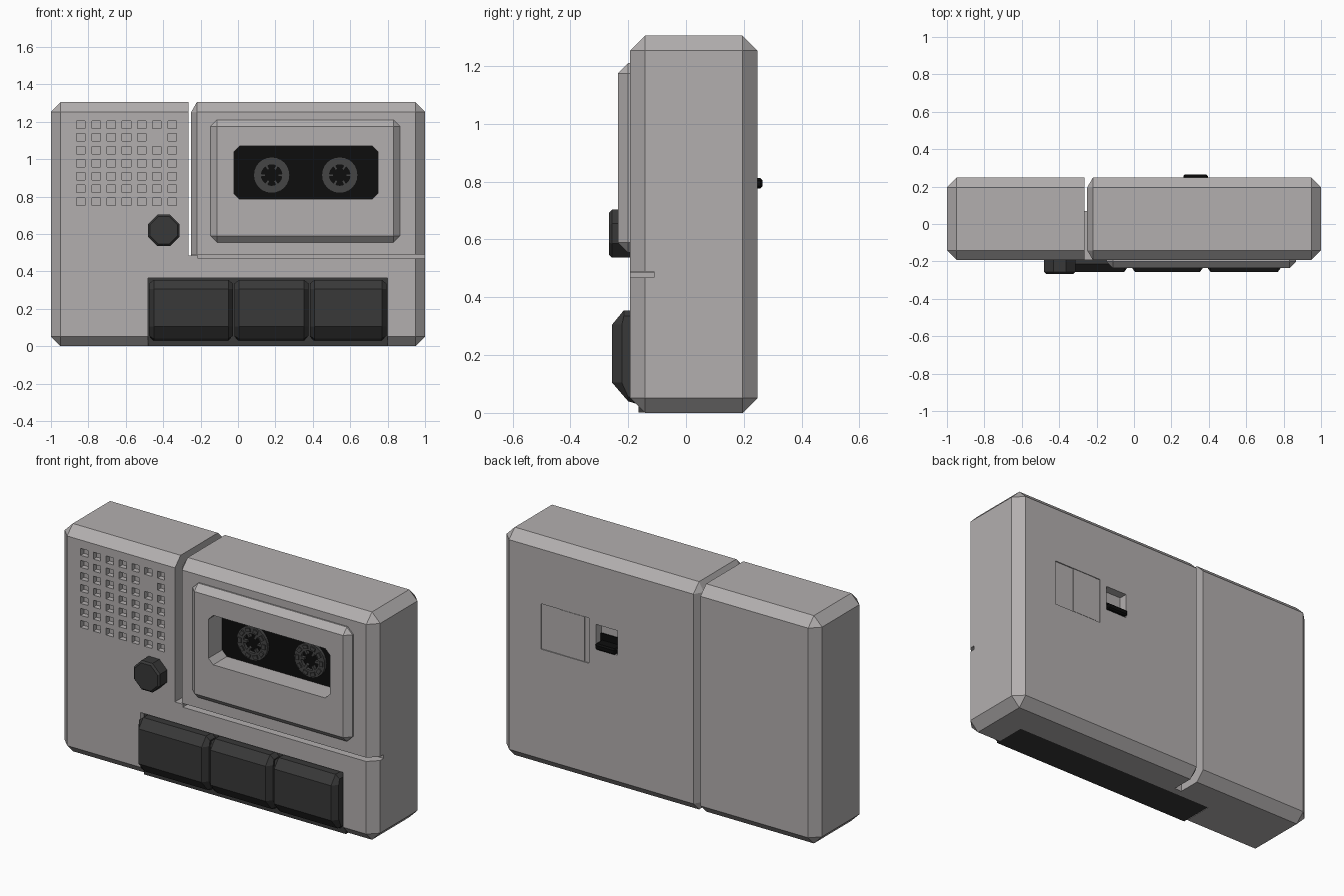
import bpy, bmesh, math
from mathutils import Vector, Matrix

if "Cube" in bpy.data.objects:
    bpy.data.objects.remove(bpy.data.objects["Cube"])


def material(name, r, g, b):
    m = bpy.data.materials.new(name)
    m.diffuse_color = (r, g, b, 1)
    m.use_nodes = True
    m.node_tree.nodes["Principled BSDF"].inputs["Base Color"].default_value = m.diffuse_color
    return m


GREY = material("warm grey plastic", 0.45, 0.43, 0.43)
DARK = material("dark grey plastic", 0.04, 0.04, 0.04)
REEL = material("reel grey", 0.06, 0.06, 0.06)
BLACK = material("black", 0.004, 0.004, 0.004)


def add_box(bm, x, y, z, rot=None):
    """Add a box from (min, max) ranges, optionally transformed."""
    m = Matrix.Translation(((x[0] + x[1]) / 2, (y[0] + y[1]) / 2, (z[0] + z[1]) / 2)) \
        @ Matrix.Diagonal((x[1] - x[0], y[1] - y[0], z[1] - z[0], 1))
    bmesh.ops.create_cube(bm, size=1, matrix=(rot @ m) if rot else m)


def finish(bm, name, mat):
    bmesh.ops.recalc_face_normals(bm, faces=bm.faces)
    me = bpy.data.meshes.new(name)
    bm.to_mesh(me)
    bm.free()
    if mat:
        me.materials.append(mat)
    ob = bpy.data.objects.new(name, me)
    bpy.context.collection.objects.link(ob)
    return ob


def bevelled(x, y, z, width, only_y=False):
    bm = bmesh.new()
    add_box(bm, x, y, z)
    edges = [e for e in bm.edges
             if not only_y or abs(e.verts[0].co.y - e.verts[1].co.y) > 1e-4]
    if width:
        bmesh.ops.bevel(bm, geom=edges, offset=width, segments=1, affect='EDGES')
    return bm


def box(name, mat, x, y, z, width=0, only_y=False):
    return finish(bevelled(x, y, z, width, only_y), name, mat)


def trim(bm, point, normal):
    """Remove everything on the normal side of a plane and cap the hole."""
    r = bmesh.ops.bisect_plane(bm, geom=bm.verts[:] + bm.edges[:] + bm.faces[:],
                               plane_co=point, plane_no=normal, clear_outer=True)
    cut = [e for e in r["geom_cut"] if isinstance(e, bmesh.types.BMEdge)]
    bmesh.ops.edgenet_fill(bm, edges=cut)


def carve(targets, cutter):
    for t in targets:
        mod = t.modifiers.new("cut", 'BOOLEAN')
        mod.operation = 'DIFFERENCE'
        mod.solver = 'EXACT'
        mod.object = cutter
        bpy.context.view_layer.objects.active = t
        bpy.ops.object.modifier_apply(modifier=mod.name)
    bpy.data.objects.remove(cutter)


F, B, H = -0.193, 0.248, 1.305      # body front, back, height
BV = 0.052

# Left body half (speaker side), flat where it meets the gap
bm = bevelled((-1, 1), (F, B), (0, H), BV)
trim(bm, (-0.265, 0, 0), (1, 0, 0))
left = finish(bm, "speaker_body", GREY)

# Lower front bridge that joins both halves
bm = bevelled((-1, 1), (F, B), (0, H), BV)
for p, n in (((-0.265, 0, 0), (-1, 0, 0)), ((-0.215, 0, 0), (1, 0, 0)),
             ((0, 0.07, 0), (0, 1, 0)), ((0, 0, 0.485), (0, 0, 1))):
    trim(bm, p, n)
bridge = finish(bm, "front_bridge", GREY)

# Right body half (cassette side) with a narrower chamfer along the gap
bm = bevelled((-0.25, 1), (F, B), (0, H), BV)
for v in bm.verts:
    if abs(v.co.x - (-0.25 + BV)) < 0.001:
        v.co.x = -0.22
right = finish(bm, "cassette_body", GREY)

# Raised door panel
panel = box("door_panel", GREY, (-0.147, 0.866), (-0.236, -0.12), (0.555, 1.21), 0.035)

# Slot below the door
carve([right], box("slot_cutter", None, (-0.3, 1.1), (-0.4, -0.11), (0.468, 0.49)))

# Cassette window through panel and body
carve([right, panel], box("window_cutter", None, (-0.022, 0.748), (-0.4, -0.1),
                          (0.787, 1.07), 0.03, True))
box("cassette_back", BLACK, (-0.03, 0.756), (-0.112, -0.09), (0.78, 1.078))

# Recess for the keys, open at the bottom
carve([left, bridge, right], box("key_cutter", None, (-0.482, 0.8), (-0.4, 0.03), (-0.1, 0.366)))
box("key_bed", DARK, (-0.481, 0.799), (-0.165, 0.03), (0.002, 0.364))

# Speaker holes
bm = bmesh.new()
for c in range(7):
    for r in range(7):
        if (c, r) == (5, 1):
            continue
        cx, cz = -0.84 + c * 0.0813, 1.185 - r * 0.0688
        add_box(bm, (cx - 0.023, cx + 0.023), (-0.4, -0.163), (cz - 0.02, cz + 0.02))
carve([left], finish(bm, "grille_cutter", None))

# Back details: switch opening and shallow label recess
carve([right], box("switch_cutter", None, (0.262, 0.397), (0.2, 0.4), (0.775, 0.915)))
carve([right], box("hatch_cutter", None, (0.44, 0.745), (0.242, 0.4), (0.68, 0.94)))
box("hatch_plate", GREY, (0.47, 0.62), (0.235, 0.247), (0.682, 0.938))
box("switch_nub", BLACK, (0.264, 0.395), (0.19, 0.265), (0.777, 0.812), 0.008)
box("switch_bed", BLACK, (0.262, 0.397), (0.195, 0.206), (0.775, 0.85))

# Three piano keys: side profile (y, z) extruded along x, with chamfered ends
profile = [(-0.15, 0.355), (-0.215, 0.355), (-0.256, 0.305),
           (-0.256, 0.105), (-0.2, 0.04), (-0.15, 0.025)]
for name, x0, x1 in (("key_left", -0.475, -0.027), ("key_middle", -0.02, 0.378),
                     ("key_right", 0.384, 0.794)):
    bm = bmesh.new()
    rings = []
    for x, front in ((x0, False), (x0 + 0.025, True), (x1 - 0.025, True), (x1, False)):
        rings.append([bm.verts.new((x, y if front else max(y, -0.222),
                                    z if front else min(max(z, 0.055), 0.335)))
                      for y, z in profile])
    for a, b in zip(rings, rings[1:]):
        for i in range(6):
            j = (i + 1) % 6
            bm.faces.new((a[i], a[j], b[j], b[i]))
    bm.faces.new(rings[0])
    bm.faces.new(rings[-1])
    finish(bm, name, DARK)

# Eight-sided volume knob
bm = bmesh.new()
bmesh.ops.create_cone(bm, cap_ends=True, segments=8, radius1=0.09, radius2=0.09, depth=0.1,
                      matrix=Matrix.Translation((-0.397, -0.216, 0.62))
                      @ Matrix.Rotation(math.pi / 2, 4, 'X')
                      @ Matrix.Rotation(math.pi / 8, 4, 'Z'))
rim = [e for e in bm.edges if all(v.co.y < -0.26 for v in e.verts)]
bmesh.ops.bevel(bm, geom=rim, offset=0.01, segments=1, affect='EDGES')
finish(bm, "volume_knob", DARK)

# Two tape reels: ring, raised studs and inward teeth
for name, cx in (("reel_left", 0.18), ("reel_right", 0.544)):
    bm = bmesh.new()
    n = 24
    loops = []
    for r, y in ((0.097, -0.105), (0.097, -0.13), (0.055, -0.13), (0.055, -0.105)):
        loops.append([bm.verts.new((cx + r * math.cos(2 * math.pi * i / n), y,
                                    0.915 + r * math.sin(2 * math.pi * i / n)))
                      for i in range(n)])
    for k in range(4):
        a, b = loops[k], loops[(k + 1) % 4]
        for i in range(n):
            j = (i + 1) % n
            bm.faces.new((a[i], a[j], b[j], b[i]))
    centre = Matrix.Translation((cx, 0, 0.915))
    for i in range(10):
        add_box(bm, (0.066, 0.086), (-0.137, -0.125), (-0.014, 0.014),
                centre @ Matrix.Rotation(i * math.pi / 5, 4, 'Y'))
    for i in range(6):
        add_box(bm, (0.033, 0.058), (-0.13, -0.105), (-0.007, 0.007),
                centre @ Matrix.Rotation(i * math.pi / 3, 4, 'Y'))
    finish(bm, name, REEL)
